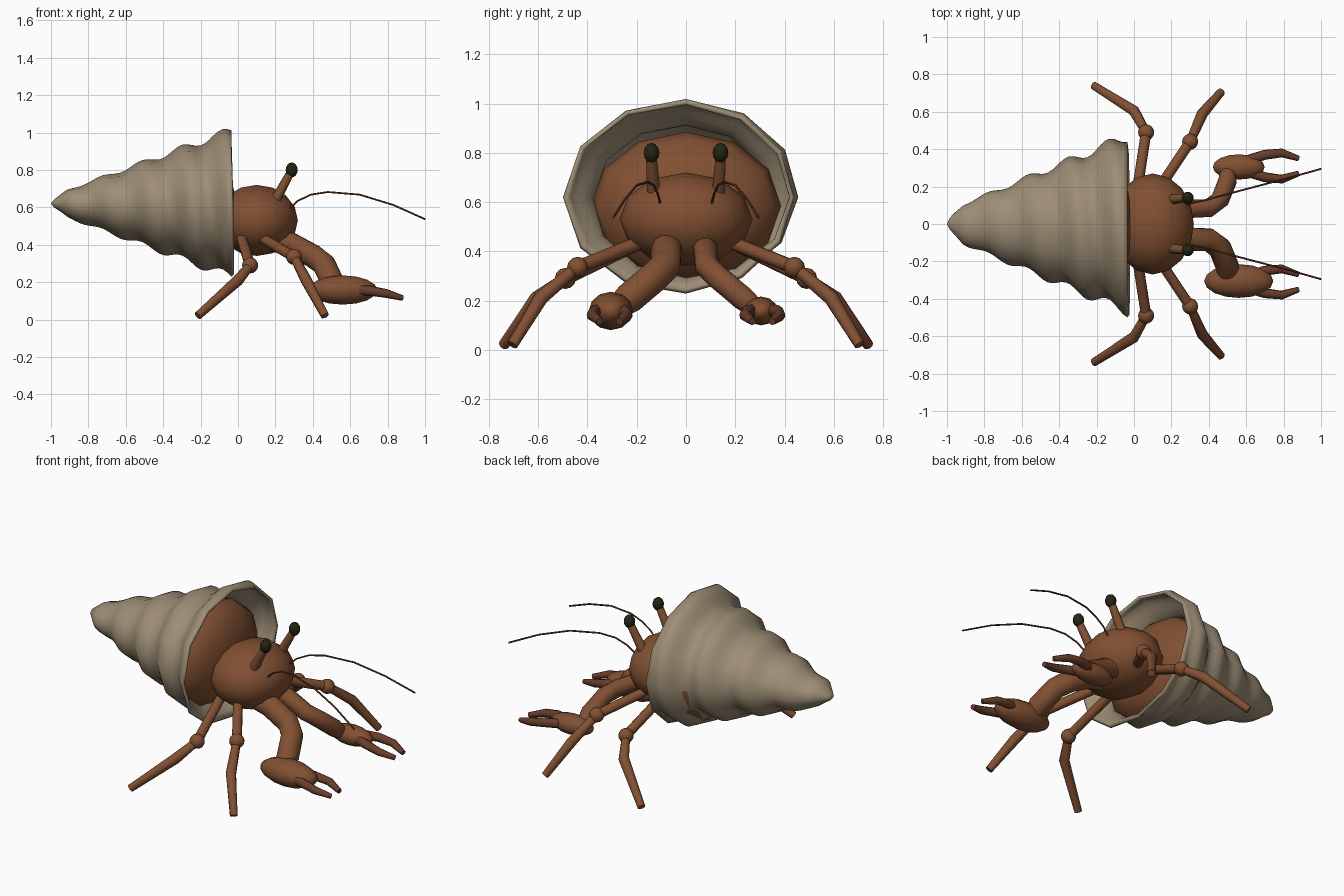
import bpy, bmesh, math
from mathutils import Vector, Matrix

cube = bpy.data.objects.get("Cube")
if cube:
    bpy.data.objects.remove(cube, do_unlink=True)


def material(name, rgb):
    m = bpy.data.materials.new(name)
    m.use_nodes = True
    m.diffuse_color = (*rgb, 1)
    m.node_tree.nodes["Principled BSDF"].inputs["Base Color"].default_value = (*rgb, 1)
    return m


BROWN = material("crab brown", (0.22, 0.08, 0.032))
RED_BROWN = material("dark red brown", (0.14, 0.047, 0.025))
TAN = material("shell tan", (0.34, 0.27, 0.18))
EYE = material("eye black", (0.016, 0.018, 0.007))


def make_object(name, bm, mat, angle=50):
    bmesh.ops.recalc_face_normals(bm, faces=bm.faces)
    mesh = bpy.data.meshes.new(name)
    bm.to_mesh(mesh)
    bm.free()
    mesh.materials.append(mat)
    ob = bpy.data.objects.new(name, mesh)
    bpy.context.collection.objects.link(ob)
    bpy.ops.object.select_all(action='DESELECT')
    ob.select_set(True)
    bpy.context.view_layer.objects.active = ob
    bpy.ops.object.shade_smooth_by_angle(angle=math.radians(angle))
    return ob


def ellipsoid(name, center, radii, mat, segments=12, rings=8):
    """Sphere with its poles along x, scaled to the radii."""
    bm = bmesh.new()
    bmesh.ops.create_uvsphere(bm, u_segments=segments, v_segments=rings, radius=1)
    turn = Matrix.Rotation(math.pi / 2, 4, 'Y')
    place = Matrix.Translation(center) @ Matrix.Diagonal((*radii, 1))
    bmesh.ops.transform(bm, matrix=place @ turn, verts=bm.verts)
    return make_object(name, bm, mat, 60)


def tube(name, points, radii, mat, sides=10):
    """Capped tube that follows the points, one radius per point."""
    pts = [Vector(p) for p in points]
    bm = bmesh.new()
    rings = []
    for i, p in enumerate(pts):
        along = (pts[min(i + 1, len(pts) - 1)] - pts[max(i - 1, 0)]).normalized()
        side = along.cross(Vector((0.1, 0.2, 1))).normalized()
        up = side.cross(along)
        ring = []
        for k in range(sides):
            a = math.tau * k / sides
            ring.append(bm.verts.new(p + radii[i] * (math.cos(a) * side + math.sin(a) * up)))
        rings.append(ring)
    for r0, r1 in zip(rings, rings[1:]):
        for k in range(sides):
            n = (k + 1) % sides
            bm.faces.new((r0[k], r0[n], r1[n], r1[k]))
    bm.faces.new(rings[0])
    bm.faces.new(rings[-1])
    return make_object(name, bm, mat)


# Spiral shell: a cone whose ridge winds around the x axis
def build_shell():
    sides, steps, pitch = 12, 40, 0.215
    mouth, length, mid_z = -0.035, 0.95, 0.62
    bm = bmesh.new()
    rings = []
    for i in range(steps + 1):
        x = mouth - length * i / steps
        ring = []
        for k in range(sides):
            a = math.tau * k / sides
            phase = (mouth - x) / pitch - k / sides
            wave = 1 - 0.06 * (1 - math.cos(math.tau * phase))
            tip = min(1, math.sqrt(max(0, (x + 1) / 0.09)))
            y = (0.515 + 0.44 * x) * wave * tip
            z = (0.43 + 0.385 * x) * wave * tip
            ring.append(bm.verts.new((x, -y * math.cos(a), mid_z + z * math.sin(a))))
        rings.append(ring)
    for r0, r1 in zip(rings, rings[1:]):
        for k in range(sides):
            n = (k + 1) % sides
            bm.faces.new((r0[k], r0[n], r1[n], r1[k]))
    point = bm.verts.new((-1, 0, mid_z))
    for k in range(sides):
        bm.faces.new((rings[-1][k], rings[-1][(k + 1) % sides], point))
    shell = make_object("shell", bm, TAN)
    wall = shell.modifiers.new("wall", 'SOLIDIFY')
    wall.thickness = 0.018
    wall.offset = -1


build_shell()

# Body
ellipsoid("abdomen", (-0.18, 0, 0.585), (0.17, 0.385, 0.3), BROWN)
ellipsoid("head", (0.1, 0, 0.53), (0.22, 0.27, 0.19), BROWN)

for side, s in (("left", 1), ("right", -1)):
    def path(*points):
        return [(x, s * y, z) for x, y, z in points]

    # Eyes and antennae
    tube(side + "_eye_stalk", path((0.19, 0.13, 0.62), (0.275, 0.14, 0.775)),
         (0.028, 0.022), BROWN)
    ellipsoid(side + "_eye", (0.287, s * 0.14, 0.8), (0.032, 0.032, 0.04), EYE)
    tube(side + "_antenna",
         path((0.26, 0.1, 0.58), (0.32, 0.115, 0.635), (0.39, 0.13, 0.668),
              (0.48, 0.155, 0.682), (0.65, 0.2, 0.668), (0.83, 0.247, 0.613),
              (1, 0.295, 0.537)),
         [0.005] * 7, RED_BROWN, 6)

    # Walking legs with ball joints
    legs = {
        "rear": ((0.02, 0.2, 0.43), (0.065, 0.49, 0.29), (0, 0.605, 0.21), (-0.215, 0.74, 0.02)),
        "front": ((0.14, 0.2, 0.43), (0.3, 0.44, 0.335), (0.365, 0.59, 0.21), (0.465, 0.705, 0.02)),
    }
    for which, (hip, knee, shin, foot) in legs.items():
        name = f"{side}_{which}_"
        tube(name + "upper_leg", path(hip, knee), (0.028, 0.028), BROWN)
        ellipsoid(name + "knee", path(knee)[0], (0.043, 0.043, 0.043), BROWN)
        tube(name + "lower_leg", path(knee, shin, foot), (0.024, 0.03, 0.022), BROWN)

    # Claw arms, the right one is larger
    size = 1 if s < 0 else 0.75
    arm = 0.063 if s < 0 else 0.05
    tube(side + "_arm",
         path((0.18, 0.07, 0.425), (0.28, 0.08, 0.405), (0.4, 0.085, 0.34),
              (0.46, 0.13, 0.295), (0.5, 0.23, 0.21), (0.5, 0.28, 0.17)),
         [arm] * 5 + [arm * 0.8], BROWN, 12)
    ellipsoid(side + "_claw", (0.56, s * 0.305, 0.158),
              (0.185 * size, 0.09 * size, 0.078 * size), BROWN)
    for finger, f in (("inner", -1), ("outer", 1)):
        tube(f"{side}_{finger}_finger",
             path((0.62, 0.31 + f * 0.035, 0.16), (0.7, 0.31 + f * 0.06, 0.155),
                  (0.79, 0.31 + f * 0.07, 0.14), (0.88, 0.31 + f * 0.04, 0.115)),
             (0.028, 0.027, 0.024, 0.015), RED_BROWN, 8)
